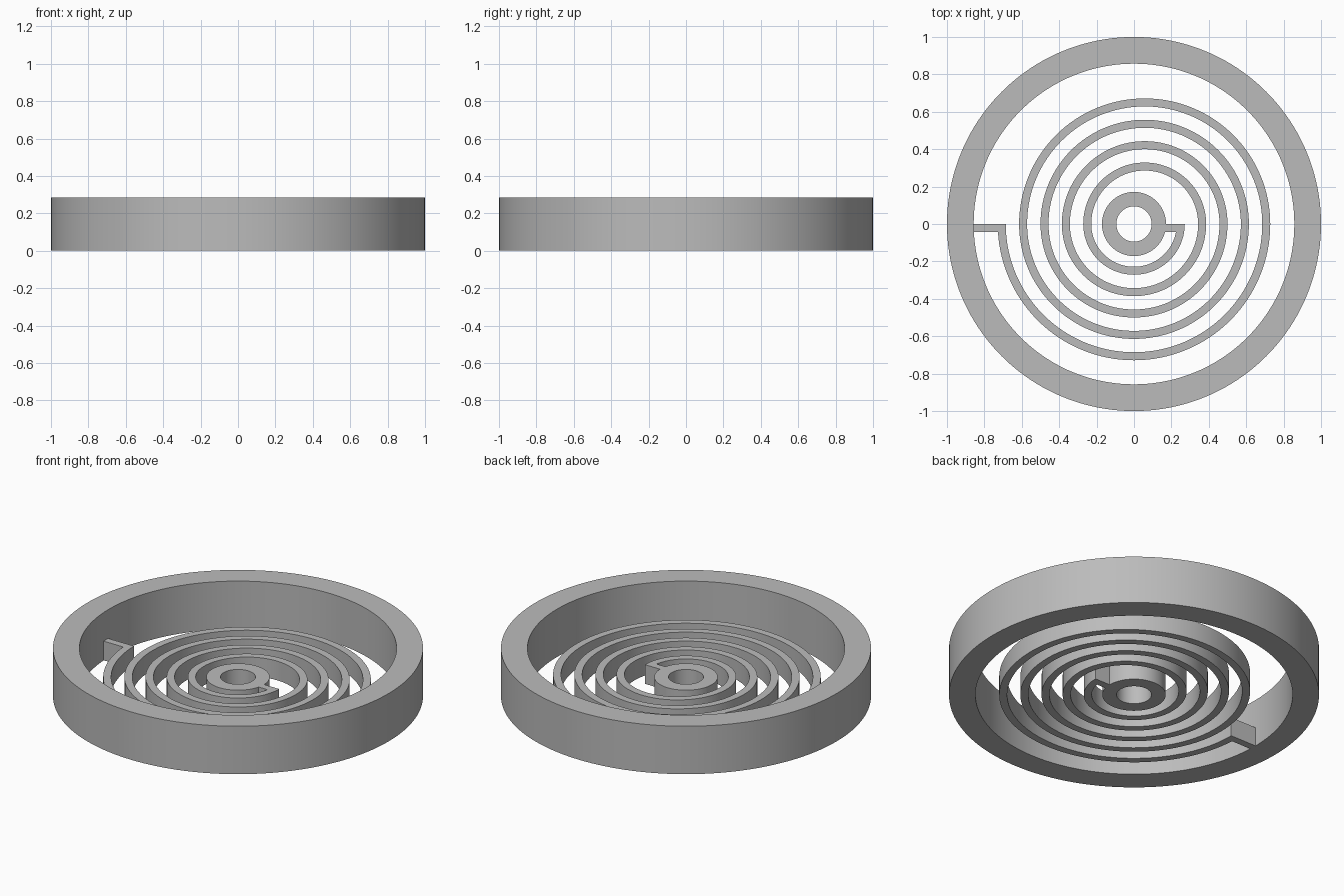
import bpy, bmesh, math

cube = bpy.data.objects.get("Cube")
if cube:
    bpy.data.objects.remove(cube, do_unlink=True)

U = 1 / 35            # design unit
RING_H, CORE_H = 10 * U, 4 * U
BAND, PITCH = 1.5, 4  # spiral strip width and spacing, in design units

grey = bpy.data.materials.new("plain grey")
grey.use_nodes = True
colour = (0.5, 0.5, 0.5, 1)
grey.diffuse_color = colour
grey.node_tree.nodes["Principled BSDF"].inputs["Base Color"].default_value = colour


def arc(cx, r, start, end, n):
    """Points along an arc centred on (cx, 0), including both ends."""
    angles = [start + (end - start) * i / n for i in range(n + 1)]
    return [(cx + r * math.cos(a), r * math.sin(a)) for a in angles]


def strip(name, inner, outer, height, closed=False):
    """Solid wall between two matching outlines, standing on z = 0."""
    bm = bmesh.new()
    rows = []
    for p, q in zip(inner, outer):
        rows.append([bm.verts.new((x * U, y * U, z)) for (x, y), z in
                     ((p, 0), (q, 0), (q, height), (p, height))])
    pairs = list(zip(rows, rows[1:]))
    if closed:
        pairs.append((rows[-1], rows[0]))
    else:
        bm.faces.new(rows[0])
        bm.faces.new(rows[-1])
    for a, b in pairs:
        for i in range(4):
            j = (i + 1) % 4
            bm.faces.new((a[i], a[j], b[j], b[i]))
    bmesh.ops.recalc_face_normals(bm, faces=bm.faces)
    mesh = bpy.data.meshes.new(name)
    bm.to_mesh(mesh)
    bm.free()
    mesh.materials.append(grey)
    obj = bpy.data.objects.new(name, mesh)
    bpy.context.collection.objects.link(obj)
    bpy.ops.object.select_all(action="DESELECT")
    obj.select_set(True)
    bpy.context.view_layer.objects.active = obj
    bpy.ops.object.shade_smooth_by_angle(angle=math.radians(30))


def ring(name, r_in, r_out, height, n):
    turn = 2 * math.pi
    strip(name, arc(0, r_in, 0, turn, n)[:-1], arc(0, r_out, 0, turn, n)[:-1],
          height, closed=True)


def tab(name, x0, x1):
    strip(name, [(x0, -BAND), (x1, -BAND)], [(x0, 0), (x1, 0)], CORE_H)


# Outer rim and central hub
ring("outer_rim", 30, 35, RING_H, 160)
ring("hub", 3.3, 6, CORE_H, 96)

# Spiral spring: half circles that alternate between two centres
inner, outer = [], []
r = 9.5
for half in range(9):
    lower = half % 2 == 0
    cx = 0 if lower else PITCH / 2
    start, end = (0, -math.pi) if lower else (math.pi, 0)
    skip = 1 if half else 0
    outer += arc(cx, r, start, end, 64)[skip:]
    inner += arc(cx, r - BAND, start, end, 64)[skip:]
    r += PITCH / 2
strip("spiral_spring", inner, outer, CORE_H)

# Tabs joining the spring to the hub and the rim
tab("hub_tab", 5.8, 8)
tab("rim_tab", -30.05, -25.4)
